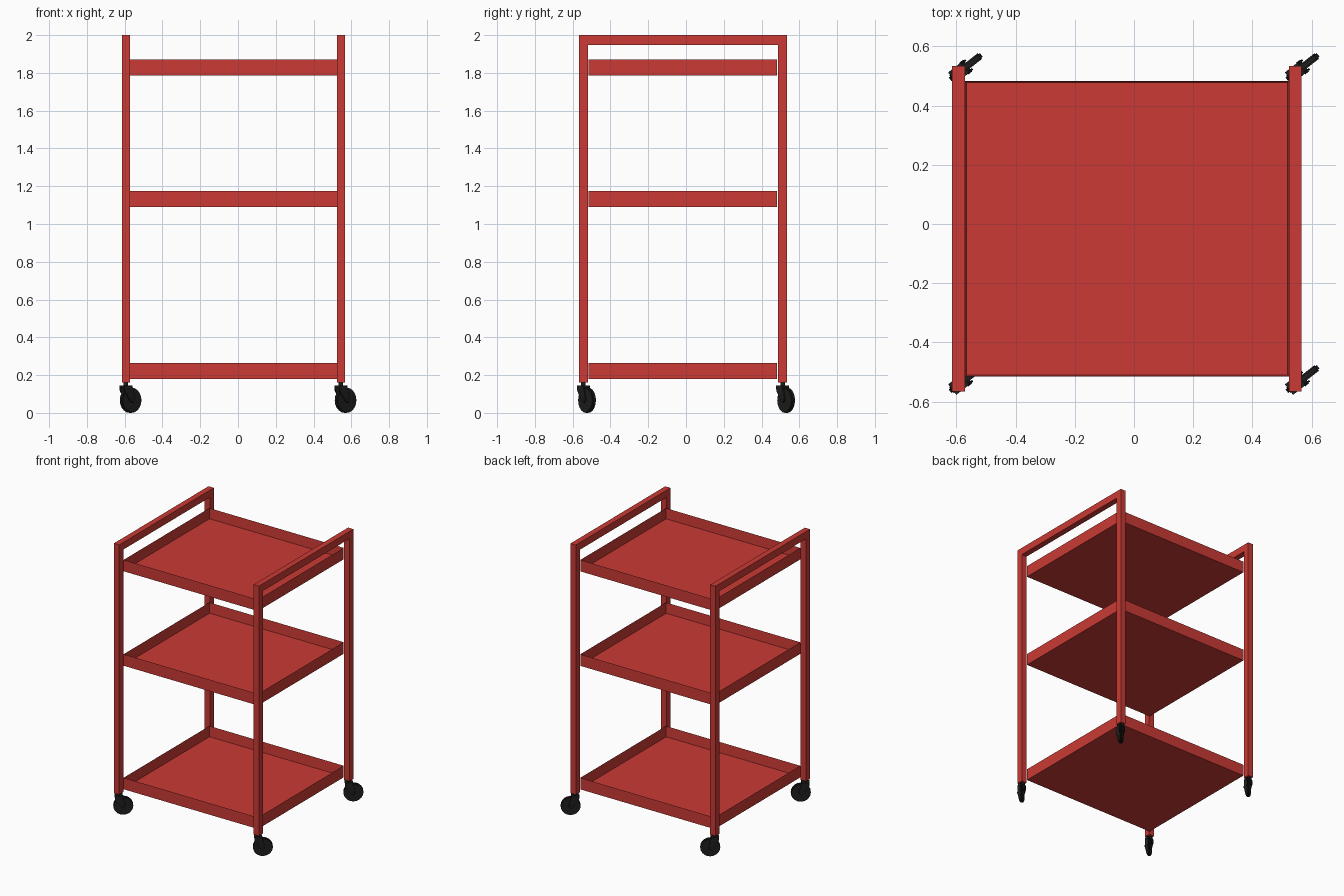
import bpy, bmesh, math
from mathutils import Matrix, Vector

if "Cube" in bpy.data.objects:
    bpy.data.objects.remove(bpy.data.objects["Cube"])

def material(name, rgb):
    m = bpy.data.materials.new(name)
    m.diffuse_color = (*rgb, 1)
    m.use_nodes = True
    m.node_tree.nodes["Principled BSDF"].inputs["Base Color"].default_value = m.diffuse_color
    return m

RED = material("red paint", (0.59, 0.042, 0.035))
BLACK = material("black rubber", (0.013, 0.013, 0.014))

def finish(bm, name, mat):
    bmesh.ops.recalc_face_normals(bm, faces=bm.faces)
    me = bpy.data.meshes.new(name)
    bm.to_mesh(me)
    bm.free()
    me.materials.append(mat)
    ob = bpy.data.objects.new(name, me)
    bpy.context.collection.objects.link(ob)
    return ob

def add_box(bm, lo, hi):
    lo, hi = Vector(lo), Vector(hi)
    size = hi - lo
    bmesh.ops.create_cube(bm, size=1, matrix=Matrix.Translation((lo + hi) / 2)
                          @ Matrix.Diagonal((*size, 1)))

def add_prism(bm, pts, v0, v1):
    # side profile (along, z) extruded across the caster
    f = bm.faces.new([bm.verts.new((a, v0, z)) for a, z in pts])
    r = bmesh.ops.extrude_face_region(bm, geom=[f])
    bmesh.ops.translate(bm, vec=(0, v1 - v0, 0),
                        verts=[g for g in r["geom"] if isinstance(g, bmesh.types.BMVert)])

def add_disc(bm, r, w, along, z, sides):
    bmesh.ops.create_cone(bm, cap_ends=True, segments=sides, radius1=r, radius2=r, depth=w,
                          matrix=Matrix.Translation((along, 0, z)) @ Matrix.Rotation(math.pi / 2, 4, 'X'))

CX, CY = -0.024, -0.016        # frame centre
LX, LY = 0.569, 0.527          # leg centre offsets
HX, HY = 0.0215, 0.0235        # leg half sizes
ANGLE = math.radians(38)       # caster swivel

# side frames: an upside-down U swept as one profile
for side, sx in (("left", -1), ("right", 1)):
    bm = bmesh.new()
    o, i = LY + HY, LY - HY
    prof = [(-o, 0.16), (-o, 2), (o, 2), (o, 0.16), (i, 0.16), (i, 1.947), (-i, 1.947), (-i, 0.16)]
    x = CX + sx * LX
    f = bm.faces.new([bm.verts.new((x - HX, CY + y, z)) for y, z in prof])
    r = bmesh.ops.extrude_face_region(bm, geom=[f])
    bmesh.ops.translate(bm, vec=(2 * HX, 0, 0),
                        verts=[g for g in r["geom"] if isinstance(g, bmesh.types.BMVert)])
    finish(bm, side + "_frame", RED)

# open trays: box with the top inset and pushed down
TX, TY = LX - HX, 0.499
for name, z0, z1 in (("bottom_tray", 0.18, 0.265), ("middle_tray", 1.09, 1.175), ("top_tray", 1.786, 1.87)):
    bm = bmesh.new()
    add_box(bm, (CX - TX, CY - TY, z0), (CX + TX, CY + TY, z1))
    top = max(bm.faces, key=lambda f: f.calc_center_median().z)
    bmesh.ops.inset_region(bm, faces=[top], thickness=0.007)
    bmesh.ops.translate(bm, verts=top.verts, vec=(0, 0, z0 + 0.009 - z1))
    finish(bm, name, RED)

# casters: stem, housing, fork plates and wheel
for side, sx in (("left", -1), ("right", 1)):
    for end, sy in (("front", -1), ("back", 1)):
        place = (Matrix.Translation((CX + sx * LX, CY + sy * LY, 0)) @ Matrix.Rotation(ANGLE, 4, 'Z'))
        bm = bmesh.new()
        bmesh.ops.create_cone(bm, cap_ends=True, segments=12, radius1=0.012, radius2=0.012,
                              depth=0.035, matrix=Matrix.Translation((0, 0, 0.1525)))
        add_box(bm, (-0.027, -0.0225, 0.134), (0.027, 0.0225, 0.145))
        fork = [(-0.027, 0.136), (-0.024, 0.115), (0.016, 0.06), (0.031, 0.053),
                (0.046, 0.066), (0.034, 0.115), (0.027, 0.136)]
        for v in (-0.0225, 0.0155):
            add_prism(bm, fork, v, v + 0.007)
        add_disc(bm, 0.009, 0.05, 0.031, 0.067, 10)
        finish(bm, f"{end}_{side}_caster_fork", BLACK).matrix_world = place
        bm = bmesh.new()
        add_disc(bm, 0.067, 0.015, 0.031, 0.067, 20)
        add_disc(bm, 0.061, 0.024, 0.031, 0.067, 20)
        finish(bm, f"{end}_{side}_caster_wheel", BLACK).matrix_world = place
